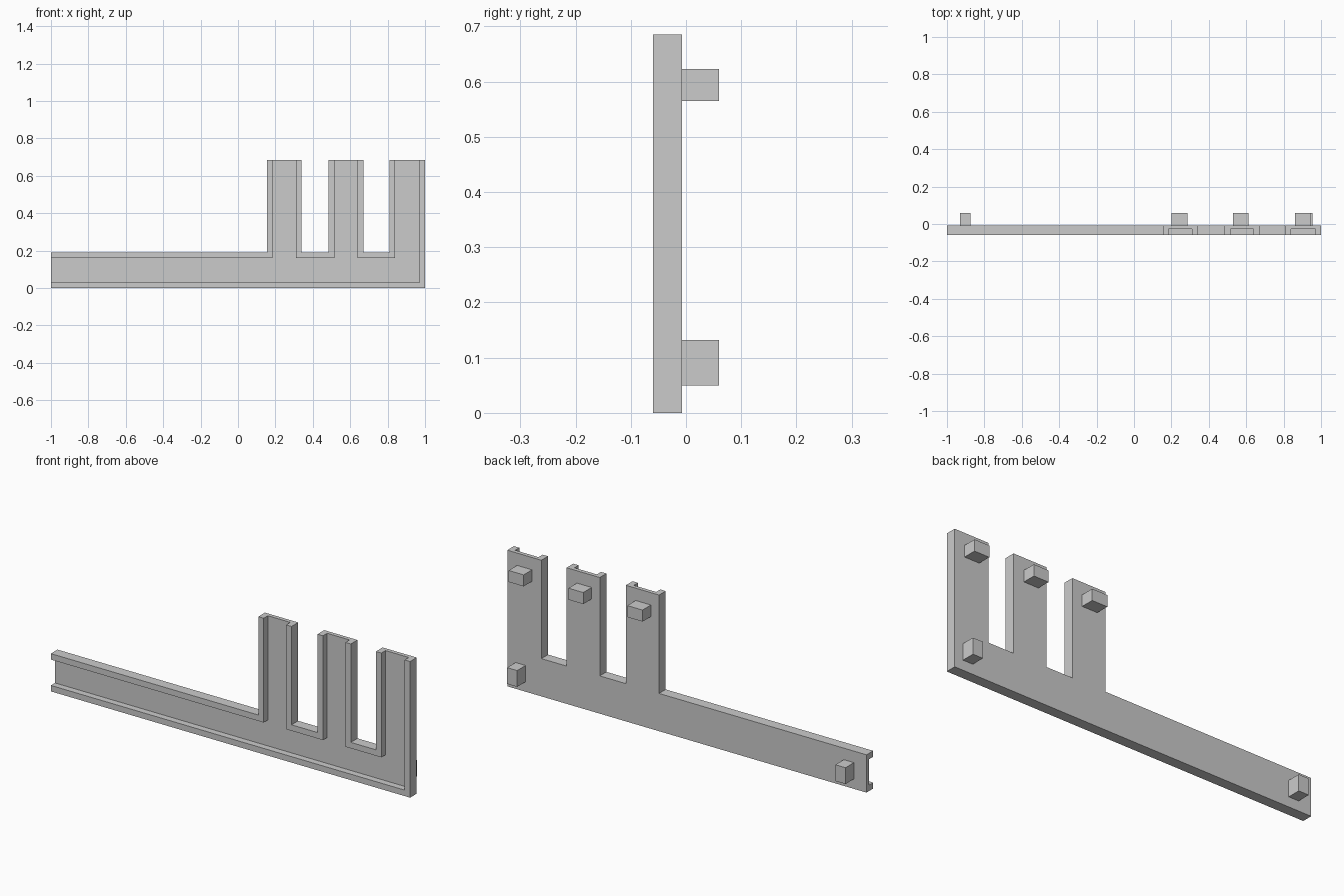
import bpy, bmesh

if "Cube" in bpy.data.objects:
    bpy.data.objects.remove(bpy.data.objects["Cube"])

FRONT, FLOOR, BACK, PEG_END = -0.06, -0.027, -0.007, 0.06
LIP = 0.03
PRONGS = [(0.155, 0.34), (0.485, 0.67), (0.81, 1.0)]


def extrude_profile(name, points, y0, y1):
    """Extrude an x-z outline from y0 to y1."""
    bm = bmesh.new()
    face = bm.faces.new([bm.verts.new((x, y0, z)) for x, z in points])
    ext = bmesh.ops.extrude_face_region(bm, geom=[face])
    verts = [g for g in ext["geom"] if isinstance(g, bmesh.types.BMVert)]
    bmesh.ops.translate(bm, verts=verts, vec=(0, y1 - y0, 0))
    bmesh.ops.recalc_face_normals(bm, faces=bm.faces)
    mesh = bpy.data.meshes.new(name)
    bm.to_mesh(mesh)
    bm.free()
    obj = bpy.data.objects.new(name, mesh)
    bpy.context.collection.objects.link(obj)
    return obj


def comb(left, bottom, bar_top, prong_top, inset):
    """Outline of a bar with three prongs, the last one flush with the right end."""
    pts = [(left, bottom), (1.0 - inset, bottom)]
    for a, b in reversed(PRONGS):
        a, b = a + inset, b - inset
        if b < 1.0 - inset:
            pts.append((b, bar_top))
        pts += [(b, prong_top), (a, prong_top), (a, bar_top)]
    return pts + [(left, bar_top)]


# Comb-shaped plate with a lipped channel, open at the left and prong tops
plate = extrude_profile("comb_plate", comb(-1.0, 0.0, 0.19, 0.685, 0.0), FRONT, BACK)
cutter = extrude_profile("channel_cutter", comb(-1.1, LIP, 0.19 - LIP, 0.8, LIP),
                         FRONT - 0.05, FLOOR)
cutter.hide_render = True
mod = plate.modifiers.new("channel", "BOOLEAN")
mod.operation, mod.solver, mod.object = "DIFFERENCE", "EXACT", cutter
bpy.context.view_layer.objects.active = plate
bpy.ops.object.modifier_apply(modifier="channel")
bpy.data.objects.remove(cutter)


def peg(name, x0, x1, z0, z1):
    extrude_profile(name, [(x0, z0), (x1, z0), (x1, z1), (x0, z1)], BACK, PEG_END)


# Mounting pegs on the back: one per prong and one at each end of the bar
for i, (x0, x1) in enumerate([(0.20, 0.285), (0.53, 0.612), (0.862, 0.945)]):
    peg(f"prong_peg_{i + 1}", x0, x1, 0.565, 0.623)
for side, x0 in (("left", -0.93), ("right", 0.898)):
    peg(f"bar_peg_{side}", x0, x0 + 0.056, 0.05, 0.132)
